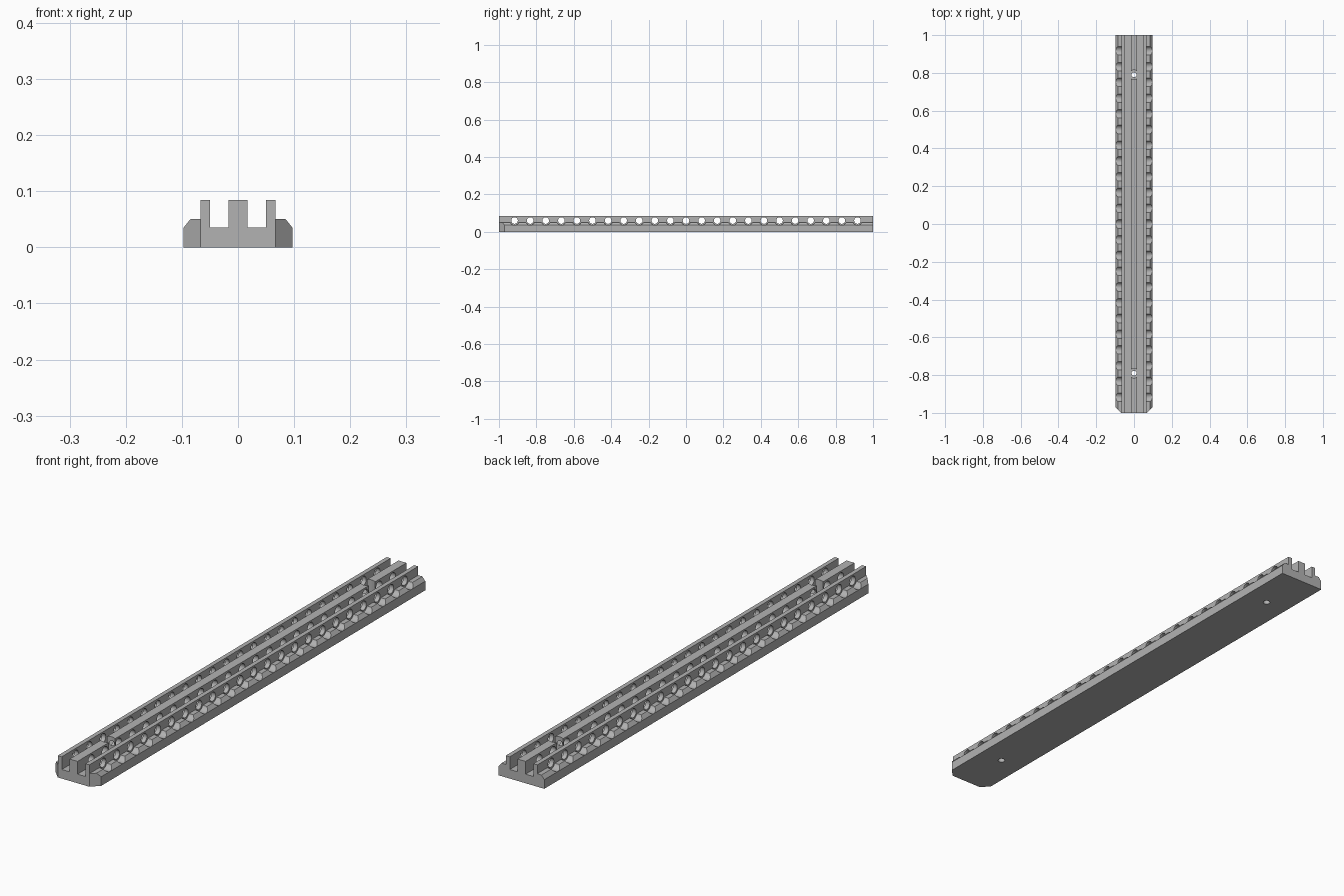
import bpy, bmesh, math
from mathutils import Matrix, Vector

if "Cube" in bpy.data.objects:
    bpy.data.objects.remove(bpy.data.objects["Cube"], do_unlink=True)

grey = bpy.data.materials.new("plain grey")
grey.use_nodes = True
colour = (0.45, 0.45, 0.45, 1)
grey.diffuse_color = colour
grey.node_tree.nodes["Principled BSDF"].inputs["Base Color"].default_value = colour

WALL = 0.067      # outer face of the side walls
WIDE = 0.097      # outer face of the base
FLOOR = 0.035
TOP = 0.084
BORE_Z = 0.06
PITCH = 1 / 12
SCREW_Y = 0.79


def make_object(name, bm):
    bmesh.ops.recalc_face_normals(bm, faces=bm.faces)
    mesh = bpy.data.meshes.new(name)
    bm.to_mesh(mesh)
    bm.free()
    mesh.materials.append(grey)
    obj = bpy.data.objects.new(name, mesh)
    bpy.context.collection.objects.link(obj)
    return obj


def extrude_profile(name, points):
    """Sweep an x-z outline along the whole length."""
    bm = bmesh.new()
    face = bm.faces.new([bm.verts.new((x, -1, z)) for x, z in points])
    swept = bmesh.ops.extrude_face_region(bm, geom=[face])["geom"]
    verts = [v for v in swept if isinstance(v, bmesh.types.BMVert)]
    bmesh.ops.translate(bm, verts=verts, vec=(0, 2, 0))
    return make_object(name, bm)


def cylinders(name, centres, radius, depth, axis):
    bm = bmesh.new()
    turn = Matrix.Rotation(math.pi / 2, 4, "Y") if axis == "X" else Matrix()
    for c in centres:
        bmesh.ops.create_cone(bm, cap_ends=True, segments=32, radius1=radius,
                              radius2=radius, depth=depth,
                              matrix=Matrix.Translation(Vector(c)) @ turn)
    obj = make_object(name, bm)
    obj.hide_render = True
    return obj


def cut(obj, cutter):
    mod = obj.modifiers.new("cut", "BOOLEAN")
    mod.operation = "DIFFERENCE"
    mod.solver = "EXACT"
    mod.object = cutter


# Channel body: floor, two side walls and a central rib
half = [(0.017, TOP), (0.017, FLOOR), (0.05, FLOOR), (0.05, TOP), (WALL, TOP), (WALL, 0)]
body = extrude_profile("channel_body", half + [(-x, z) for x, z in reversed(half)])

# Side shoulders with a sloped top edge and mitred front corners
shoulders = []
for side, name in ((1, "left_shoulder"), (-1, "right_shoulder")):
    outline = [(WALL, 0), (WIDE, 0), (WIDE, FLOOR), (0.085, 0.05), (WALL, 0.05)]
    shoulder = extrude_profile(name, [(side * x, z) for x, z in outline])
    for v in shoulder.data.vertices:
        if v.co.y < 0:
            v.co.y += abs(v.co.x) - WALL
    shoulders.append(shoulder)

# Cross bores, their clearance scallops, and the two screw holes
row = [(0, i * PITCH, BORE_Z) for i in range(-11, 12)]
bores = cylinders("bore_cutter", row, 0.0175, 0.3, "X")
scallops = cylinders("scallop_cutter", row, 0.025, 0.3, "X")
ends = (-SCREW_Y, SCREW_Y)
screws = cylinders("screw_cutter", [(0, y, 0) for y in ends], 0.013, 0.3, "Z")
heads = cylinders("screw_head_cutter", [(0, y, FLOOR + 0.1005) for y in ends], 0.025, 0.2, "Z")

for cutter in (bores, screws, heads):
    cut(body, cutter)
for shoulder in shoulders:
    cut(shoulder, scallops)

# Apply the cuts, discard the cutters and smooth the round surfaces
for obj in [body] + shoulders:
    bpy.ops.object.select_all(action="DESELECT")
    obj.select_set(True)
    bpy.context.view_layer.objects.active = obj
    for mod in list(obj.modifiers):
        bpy.ops.object.modifier_apply(modifier=mod.name)
    bpy.ops.object.shade_smooth_by_angle(angle=math.radians(30))
for cutter in (bores, scallops, screws, heads):
    bpy.data.objects.remove(cutter, do_unlink=True)
